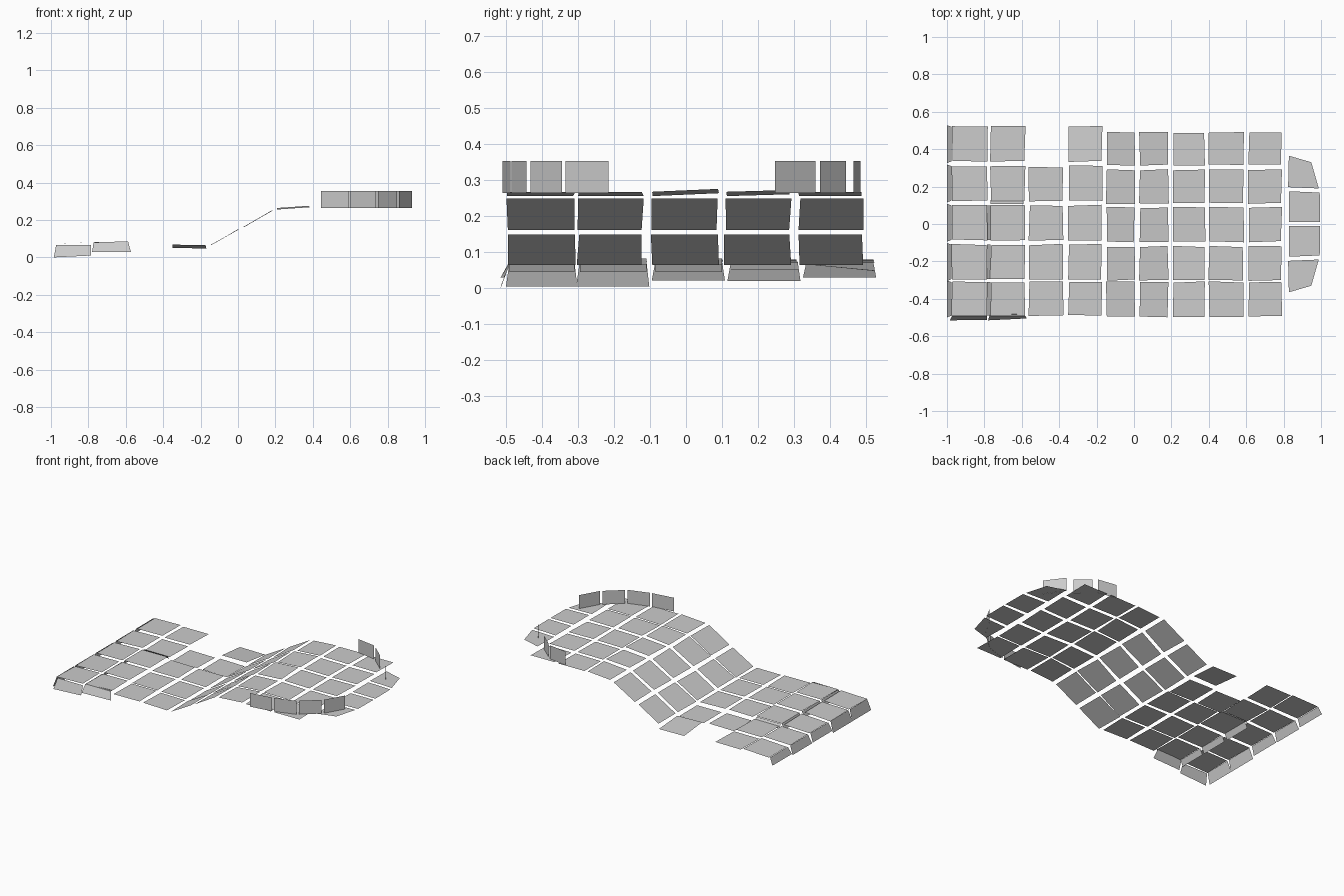
import bpy
import random

random.seed(4)


def panel(name, corners):
    """One loose flat plate from four corners (counter-clockwise from its outer side)."""
    mesh = bpy.data.meshes.new(name)
    mesh.from_pydata(corners, [], [(0, 1, 2, 3)])
    mesh.update()
    obj = bpy.data.objects.new(name, mesh)
    bpy.context.collection.objects.link(obj)
    return obj


def jit(a=0.004):
    return random.uniform(-a, a)


def tile(name, x0, x1, y0, y1, z0, z1, dzy=0.0):
    """Deck plate sloping from z0 to z1 along x and by dzy along y."""
    pts = [(x0, y0, z0), (x1, y0, z1), (x1, y1, z1 + dzy), (x0, y1, z0 + dzy)]
    panel(name, [(x + jit(), y + jit(), z) for x, y, z in pts])


def wall(name, a, b, z0, z1, lean=(0, 0)):
    """Upright plate from a to b; lean shifts its lower edge outwards."""
    dx, dy = lean
    panel(name, [(a[0] + dx, a[1] + dy, z0), (b[0] + dx, b[1] + dy, z0),
                 (b[0], b[1], z1), (a[0], a[1], z1)])


# Column spans with start and end height: low deck, ramp, high deck
columns = [(-0.975, -0.785, 0.074, 0.08), (-0.767, -0.583, 0.082, 0.083),
           (-0.56, -0.38, 0.07, 0.07), (-0.35, -0.172, 0.068, 0.066),
           (-0.148, 0.002, 0.065, 0.15), (0.03, 0.183, 0.162, 0.25),
           (0.21, 0.378, 0.256, 0.268), (0.40, 0.585, 0.265, 0.265),
           (0.613, 0.788, 0.265, 0.265)]
rows_low = [(-0.49, -0.31), (-0.295, -0.11), (-0.085, 0.10), (0.125, 0.31), (0.335, 0.52)]
rows_high = [(-0.495, -0.31), (-0.30, -0.12), (-0.095, 0.088), (0.11, 0.29), (0.315, 0.49)]

for c, (x0, x1, z0, z1) in enumerate(columns):
    for r, (y0, y1) in enumerate(rows_low if c < 4 else rows_high):
        if (c, r) == (2, 4):
            continue  # missing plate
        dz, dzy = 0.0, 0.0
        if c == 1 and r > 2:
            dz = -0.01
        if c in (2, 3) and r == 3:
            dz = -0.014
        if (c, r) == (3, 4):
            dzy = -0.018
        if c == 6:
            dzy = (0.0, 0.0, 0.008, 0.005, 0.0)[r]
        if c == 2:
            y1 = min(y1, 0.305)
        tile("deck_plate", x0, x1, y0, y1, z0 + dz, z1 + dz, dzy)

# Rounded end of the high deck
for s in (1, -1):
    inner = [(0.828, 0.012), (0.995, 0.01), (0.993, 0.168), (0.828, 0.175)]
    outer = [(0.824, 0.197), (0.988, 0.19), (0.948, 0.33), (0.828, 0.365)]
    for pts in (inner, outer):
        p = [(x, s * y, 0.265) for x, y in pts]
        panel("end_plate", p if s > 0 else p[::-1])

# Leaning skirt along the low end
for (y0, y1), zb in zip(rows_low, (0.005, 0.005, 0.022, 0.02, 0.03)):
    panel("end_skirt", [(-1.0, y1 + 0.008, zb), (-1.0, y0 - 0.01, zb),
                        (-0.977, y0, 0.075), (-0.977, y1, 0.075)])

# Leaning skirt on the front of the low deck
panel("front_skirt", [(-0.985, -0.515, 0.0), (-0.785, -0.513, 0.01),
                      (-0.787, -0.49, 0.067), (-0.972, -0.49, 0.067)])
panel("front_skirt", [(-0.78, -0.515, 0.03), (-0.573, -0.505, 0.03),
                      (-0.588, -0.48, 0.086), (-0.772, -0.487, 0.08)])

# Small step risers between the low plates
for y0, y1 in rows_low[:3]:
    wall("step_riser", (-0.768, y1), (-0.768, y0), 0.045, 0.082, (-0.018, 0))
panel("step_riser", [(-0.59, 0.128, 0.06), (-0.767, 0.128, 0.06),
                     (-0.767, 0.108, 0.083), (-0.59, 0.108, 0.083)])

# Rim around the high deck, front then back
front_rim = [((0.445, -0.51), (0.59, -0.488)), ((0.602, -0.485), (0.735, -0.443)),
             ((0.748, -0.432), (0.85, -0.345)), ((0.862, -0.335), (0.93, -0.215))]
back_rim = [((0.905, 0.247), (0.822, 0.36)), ((0.775, 0.372), (0.692, 0.445)),
            ((0.665, 0.465), (0.54, 0.485))]
for a, b in front_rim + back_rim:
    wall("rim_panel", a, b, 0.264, 0.354)
